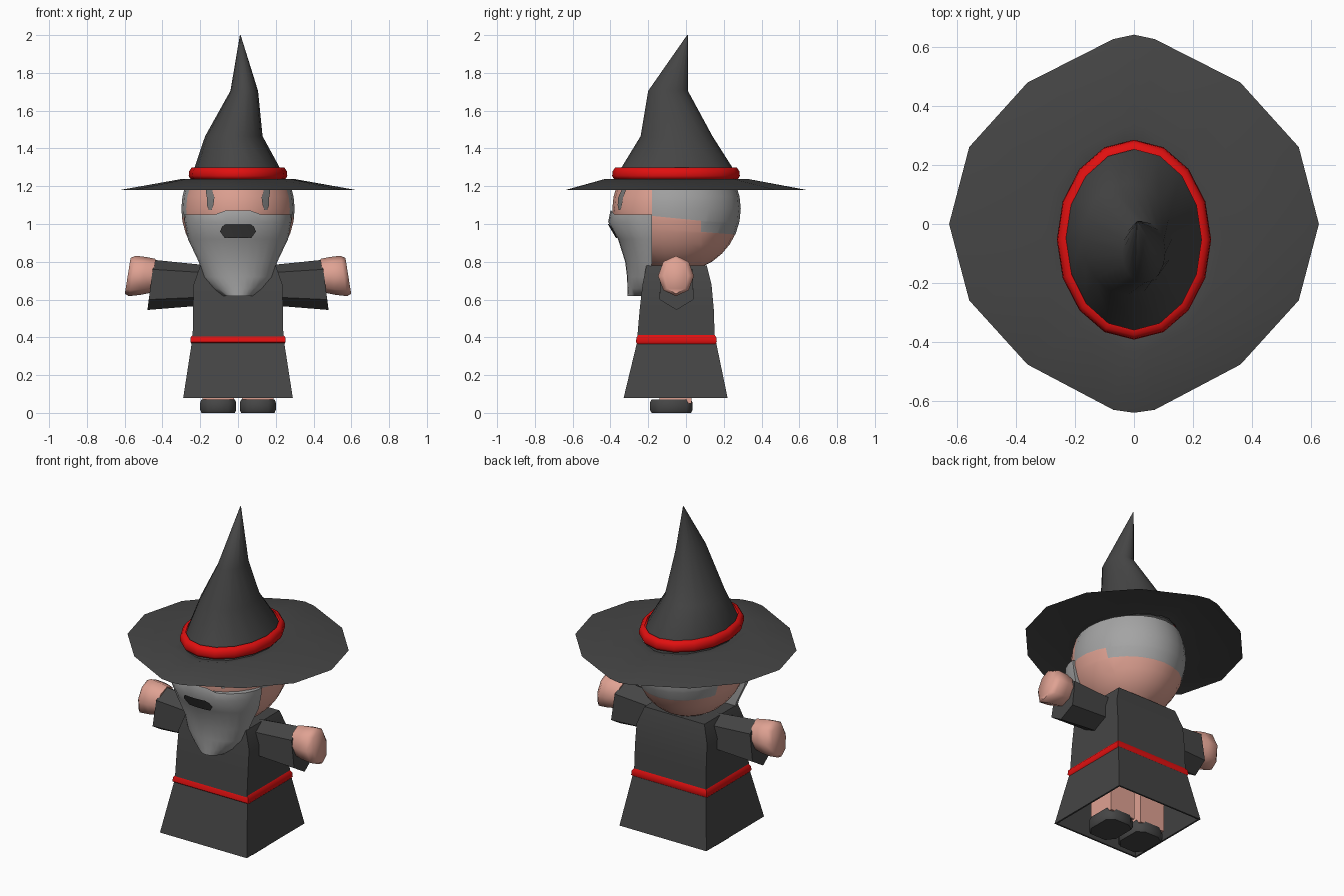
import bpy, bmesh, math

cube = bpy.data.objects.get("Cube")
if cube:
    bpy.data.objects.remove(cube, do_unlink=True)


def material(name, r, g, b):
    m = bpy.data.materials.new(name)
    m.use_nodes = True
    m.diffuse_color = (r, g, b, 1)
    m.node_tree.nodes["Principled BSDF"].inputs["Base Color"].default_value = (r, g, b, 1)
    return m


BLACK = material("charcoal cloth", 0.06, 0.06, 0.06)
RED = material("red trim", 0.75, 0.005, 0.005)
SKIN = material("skin", 0.74, 0.36, 0.29)
GREY = material("grey hair", 0.37, 0.37, 0.37)
EYE = material("eye grey", 0.19, 0.19, 0.19)


def finish(name, bm, mats, angle=50):
    bmesh.ops.recalc_face_normals(bm, faces=bm.faces)
    mesh = bpy.data.meshes.new(name)
    bm.to_mesh(mesh)
    bm.free()
    ob = bpy.data.objects.new(name, mesh)
    bpy.context.collection.objects.link(ob)
    for m in mats:
        mesh.materials.append(m)
    bpy.ops.object.select_all(action="DESELECT")
    ob.select_set(True)
    bpy.context.view_layer.objects.active = ob
    bpy.ops.object.shade_smooth_by_angle(angle=math.radians(angle))
    return ob


def loft(name, rings, mat, caps=(True, True), closed=True, angle=50):
    """Skin a list of equally long point rings."""
    bm = bmesh.new()
    rows = [[bm.verts.new(p) for p in ring] for ring in rings]
    n = len(rows[0])
    for a, b in zip(rows, rows[1:]):
        for i in range(n if closed else n - 1):
            j = (i + 1) % n
            bm.faces.new((a[i], a[j], b[j], b[i]))
    for use, row in zip(caps, (rows[0], rows[-1])):
        if use:
            bm.faces.new(row)
    return finish(name, bm, [mat], angle)


def ellipse(cx, cy, z, rx, ry, n=16):
    return [(cx + rx * math.sin(math.tau * i / n), cy + ry * math.cos(math.tau * i / n), z)
            for i in range(n)]


def rect(z, w, front, back):
    return [(-w, front, z), (w, front, z), (w, back, z), (-w, back, z)]


def lerp_table(table, z):
    """Interpolate rows keyed by a falling first value."""
    for a, b in zip(table, table[1:]):
        if z >= b[0]:
            t = min(1, max(0, (a[0] - z) / (a[0] - b[0])))
            return [p + (q - p) * t for p, q in zip(a, b)]
    return list(table[-1])


# Robe: skirt with an open underside, belt and torso
loft("skirt", [rect(0.3, 0.22, -0.24, 0.13), rect(0.08, 0.28, -0.32, 0.21),
               rect(0.08, 0.29, -0.33, 0.22), rect(0.37, 0.245, -0.26, 0.16)], BLACK)
loft("belt", [rect(0.365, 0.245, -0.255, 0.155), rect(0.375, 0.252, -0.265, 0.163),
              rect(0.4, 0.25, -0.262, 0.16), rect(0.415, 0.238, -0.25, 0.15)], RED)
loft("torso", [rect(0.4, 0.24, -0.258, 0.152), rect(0.55, 0.238, -0.245, 0.147),
               rect(0.68, 0.235, -0.23, 0.135), rect(0.78, 0.2, -0.21, 0.11)], BLACK)

# Arms, legs and shoes on both sides
SLEEVE = [(-0.05, 0.545), (0.04, 0.6), (0.035, 0.76), (-0.05, 0.81), (-0.135, 0.76), (-0.14, 0.6)]
for side, s in (("left", 1), ("right", -1)):
    outer = [(s * (0.462 + (0.68 - z) * 0.13), y, z) for y, z in SLEEVE]
    inner = [(s * 0.17, y, 0.67 + (z - 0.67) * 0.8) for y, z in SLEEVE]
    loft(side + "_sleeve", [inner, outer], BLACK)
    hand = []
    for x, ry, rz in ((0.45, 0.08, 0.09), (0.5, 0.095, 0.1), (0.56, 0.095, 0.107), (0.584, 0.065, 0.095)):
        hand.append([(s * (x + (0.725 - p[1]) * 0.16), p[0], p[1])
                     for p in ellipse(-0.053, 0.725, 0, ry, rz, 8)])
    loft(side + "_hand", hand, SKIN, angle=60)
    loft(side + "_leg", [[(s * 0.105 + x, y, z) for x, y, z in rect(z, 0.083, -0.14, 0.03)]
                         for z in (0.05, 0.31)], SKIN)
    shoe = []
    for z, k in ((0, 0.93), (0.015, 1), (0.055, 1), (0.072, 0.93)):
        w = 0.095 * k
        shoe.append([(s * 0.105 + x * k, -0.078 + y * k, z) for x, y in
                     ((-0.095, 0.08), (-0.095, -0.06), (-0.055, -0.112), (0.055, -0.112),
                      (0.095, -0.06), (0.095, 0.08), (0.05, 0.112), (-0.05, 0.112))])
    loft(side + "_shoe", shoe, BLACK)

# Head: flattened on top under the hat, hair coloured by region
HEAD_Y, HEAD_Z, RX, RY, RZ = -0.05, 1.08, 0.3, 0.34, 0.335
bm = bmesh.new()
bmesh.ops.create_uvsphere(bm, u_segments=24, v_segments=16, radius=1)
for v in bm.verts:
    v.co = (v.co.x * RX, HEAD_Y + v.co.y * RY, min(1.22, HEAD_Z + v.co.z * RZ))
for co, no in (((0, -0.18, 0), (0, 1, 0)), ((0, 0.08, 0), (0, 1, 0)),
               ((0, 0, 1.025), (0, 0.1, 1)), ((0, 0, 0.965), (0, 0.08, 1))):
    bmesh.ops.bisect_plane(bm, geom=bm.verts[:] + bm.edges[:] + bm.faces[:],
                           plane_co=co, plane_no=no)
for f in bm.faces:
    c = f.calc_center_median()
    edge = 1.025 - 0.1 * c.y if c.y < 0.08 else 0.965 - 0.08 * c.y
    f.material_index = 1 if c.y > -0.18 and c.z > edge else 0
finish("head", bm, [SKIN, GREY])


def face_y(x, z):
    q = 1 - (x / RX) ** 2 - ((z - HEAD_Z) / RZ) ** 2
    return HEAD_Y - RY * math.sqrt(max(q, 0)) - 0.006


# Eyes: slim tall plates following the face
for side, s in (("left", 1), ("right", -1)):
    rows = []
    for z, a, b in ((1.075, 0.14, 0.155), (1.1, 0.13, 0.165), (1.14, 0.125, 0.165),
                    (1.17, 0.135, 0.17), (1.2, 0.135, 0.165)):
        rows.append([(s * x, face_y(x, z), z) for x in (a, (a + b) / 2, b)])
    loft(side + "_eye", rows, EYE, (False, False), closed=False)

# Beard: height, half width, back edge, front
BEARD = [(1.05, 0.285, -0.18, -0.4), (1.01, 0.282, -0.18, -0.412), (0.92, 0.265, -0.18, -0.36),
         (0.8, 0.208, -0.18, -0.322), (0.72, 0.185, -0.19, -0.312), (0.66, 0.135, -0.2, -0.31),
         (0.62, 0.085, -0.2, -0.31)]


def beard_point(t, row):
    z, w, back, front = row
    return (w * math.sin(t), back + (front - back) * math.cos(t), z)


rings = []
for k, row in enumerate(BEARD):
    ring = [beard_point(math.radians(-90 + 180 * i / 14), row) for i in range(15)]
    if k == 0:  # moustache rises under the nose
        ring = [(x, y, z + (0.022 if abs(x) < 0.1 else 0)) for x, y, z in ring]
    rings.append(ring)
loft("beard", rings, GREY)


# Mouth: dark plate lying on the beard
def mouth_point(x, z):
    row = lerp_table(BEARD, z)
    x, y, z = beard_point(math.asin(x / row[1]), row)
    return (x, y - 0.008, z)


rows = [[mouth_point(w * u, z) for u in (-1, -0.6, -0.2, 0.2, 0.6, 1)]
        for z, w in ((1, 0.065), (0.985, 0.085), (0.96, 0.095), (0.925, 0.07))]
loft("mouth", rows, BLACK, (False, False), closed=False)

# Hat: broad angular brim, red band and bent cone
half = [(0, 0.64), (0.07, 0.625), (0.36, 0.478), (0.557, 0.26), (0.625, 0),
        (0.557, -0.258), (0.36, -0.475), (0.07, -0.628), (0, -0.638)]
rim = [(x, y, 1.18) for x, y in half] + [(-x, y, 1.18) for x, y in half[-2:0:-1]]


def brim_ring(rx, ry, z):
    ring = []
    for x, y, _ in rim:
        a = math.atan2(x / 0.625, y / 0.64)
        ring.append((rx * math.sin(a), -0.05 + ry * math.cos(a), z))
    return ring


loft("hat_brim", [rim, brim_ring(0.3, 0.38, 1.238), brim_ring(0.24, 0.32, 1.225)],
     BLACK, (False, False), angle=60)
band = [ellipse(0, -0.053, z, 0.228 + d, 0.305 + d) for z, d in
        ((1.235, 0), (1.24, 0.025), (1.255, 0.033), (1.28, 0.03), (1.298, 0.018), (1.3, 0))]
loft("hat_band", band, RED, (False, False), angle=60)
cone = [ellipse(*row) for row in ((0, -0.053, 1.22, 0.24, 0.32), (-0.005, -0.048, 1.3, 0.225, 0.293),
                                  (-0.022, -0.05, 1.465, 0.152, 0.19),
                                  (0.033, -0.095, 1.705, 0.073, 0.105),
                                  (0.012, 0.008, 2.0, 0.002, 0.002))]
loft("hat_cone", cone, BLACK, (False, True), angle=60)
